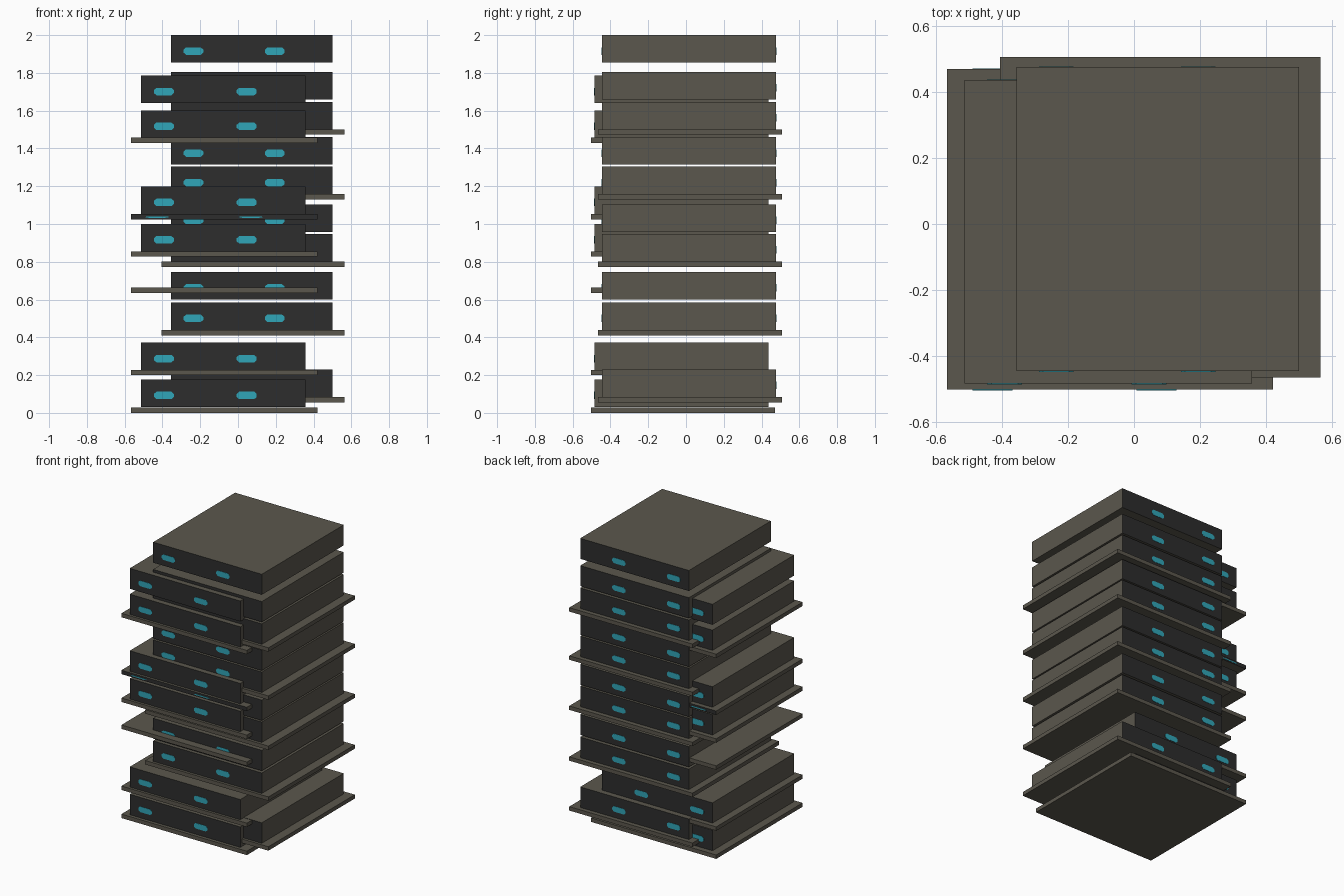
import bpy, bmesh

if "Cube" in bpy.data.objects:
    bpy.data.objects.remove(bpy.data.objects["Cube"])


def material(name, color):
    m = bpy.data.materials.new(name)
    m.diffuse_color = (*color, 1)
    m.use_nodes = True
    m.node_tree.nodes["Principled BSDF"].inputs["Base Color"].default_value = m.diffuse_color
    return m


STONE = material("brown_stone", (0.104, 0.095, 0.074))
DARK = material("dark_facade", (0.026, 0.026, 0.026))
CYAN = material("cyan_window", (0.03, 0.38, 0.48))


def link(name, bm, mats):
    bmesh.ops.recalc_face_normals(bm, faces=bm.faces)
    me = bpy.data.meshes.new(name)
    bm.to_mesh(me)
    bm.free()
    for m in mats:
        me.materials.append(m)
    ob = bpy.data.objects.new(name, me)
    bpy.context.collection.objects.link(ob)
    return ob


def add_box(name, area, z0, z1, facade=False):
    x0, x1, y0, y1 = area
    bm = bmesh.new()
    bmesh.ops.create_cube(bm, size=1)
    for v in bm.verts:
        v.co = (x1 if v.co.x > 0 else x0,
                y1 if v.co.y > 0 else y0,
                z1 if v.co.z > 0 else z0)
    bm.normal_update()
    # front and back faces are dark on the storeys
    for f in bm.faces:
        f.material_index = int(facade and abs(f.normal.y) > 0.5)
    return link(name, bm, [STONE, DARK])


# window outline, in units of half width and half height
OUTLINE = [(-1, -.4), (-.75, -1), (.75, -1), (1, -.4),
           (1, .4), (.75, 1), (-.75, 1), (-1, .4)]


def add_windows(name, area, z0, z1):
    x0, x1, y0, y1 = area
    w, h = x1 - x0, z1 - z0
    bm = bmesh.new()
    for fx in (0.14, 0.643):
        for y, out in ((y0, -0.002), (y1, 0.002)):
            cx, cz = x0 + fx * w, z0 + 0.42 * h
            face = bm.faces.new([bm.verts.new((cx + a * 0.061 * w, y, cz + b * 0.135 * h))
                                 for a, b in OUTLINE])
            ext = bmesh.ops.extrude_face_region(bm, geom=[face], use_keep_orig=True)
            for v in ext["geom"]:
                if isinstance(v, bmesh.types.BMVert):
                    v.co.y += out
    link(name, bm, [CYAN])


def add_storey(name, area, z0, z1):
    add_box(name, area, z0, z1, True)
    add_windows(name + "_windows", area, z0, z1)


# two interleaved stacks: footprints, slab bottoms and storey bottoms
FRONT_STOREY = (-0.514, 0.357, -0.484, 0.436)
FRONT_SLAB = (-0.567, 0.421, -0.502, 0.470)
BACK_STOREY = (-0.356, 0.500, -0.446, 0.476)
BACK_SLAB = (-0.406, 0.565, -0.465, 0.507)
STACKS = {
    "front": (FRONT_SLAB, (0, 0.2, 0.635, 0.827, 1.43),
              FRONT_STOREY, (0.031, 0.226, 0.855, 1.053, 1.456, 1.64)),
    "back": (BACK_SLAB, (0.056, 0.411, 0.773, 1.13, 1.473),
             BACK_STOREY, (0.084, 0.439, 0.6, 0.802, 0.958, 1.158, 1.314,
                           1.501, 1.66, 1.854)),
}
for side, (slab, slab_zs, storey, storey_zs) in STACKS.items():
    for i, z in enumerate(slab_zs):
        add_box(f"{side}_slab_{i + 1}", slab, z, z + 0.028)
    for i, z in enumerate(storey_zs):
        add_storey(f"{side}_storey_{i + 1}", storey, z, z + 0.146)

# thin storey used as a slab
add_storey("front_thin_storey", FRONT_SLAB, 1.025, 1.053)
